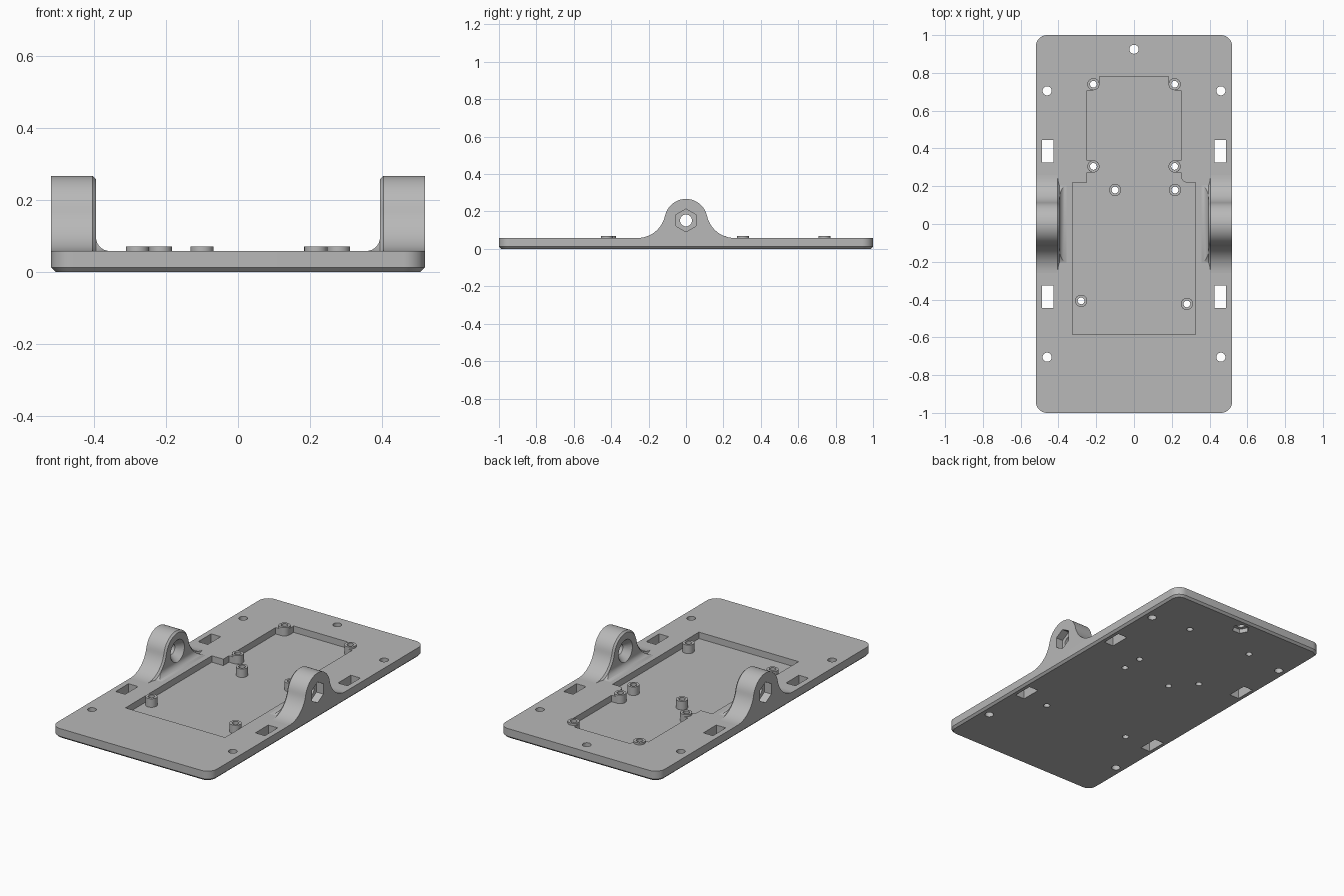
import bpy, bmesh
from math import cos, sin, pi, radians, atan2

if "Cube" in bpy.data.objects:
    bpy.data.objects.remove(bpy.data.objects["Cube"])

grey = bpy.data.materials.new("plain_grey")
grey.use_nodes = True
colour = (0.48, 0.48, 0.48, 1)
grey.diffuse_color = colour
grey.node_tree.nodes["Principled BSDF"].inputs["Base Color"].default_value = colour

TOP, FLOOR = 0.058, 0.02
HALF_X, HALF_Y = 0.52, 1.0
PIVOT_Z = 0.152


def arc(cx, cy, r, a0, a1, n=12):
    """Points on an arc, angles in degrees."""
    angles = [radians(a0 + (a1 - a0) * i / n) for i in range(n + 1)]
    return [(cx + r * cos(a), cy + r * sin(a)) for a in angles]


def circle(cx, cy, r, n=32, start=0):
    return arc(cx, cy, r, start, start + 360, n)[:-1]


def loft(name, rings, closed=False):
    """Skin rings of equal length; cap the ends, or join last to first."""
    bm = bmesh.new()
    loops = [[bm.verts.new(p) for p in ring] for ring in rings]
    n = len(loops[0])
    pairs = list(zip(loops, loops[1:]))
    if closed:
        pairs.append((loops[-1], loops[0]))
    else:
        bm.faces.new(loops[0])
        bm.faces.new(loops[-1])
    for a, b in pairs:
        for i in range(n):
            j = (i + 1) % n
            bm.faces.new((a[i], a[j], b[j], b[i]))
    bmesh.ops.recalc_face_normals(bm, faces=bm.faces)
    mesh = bpy.data.meshes.new(name)
    bm.to_mesh(mesh)
    bm.free()
    mesh.materials.append(grey)
    obj = bpy.data.objects.new(name, mesh)
    bpy.context.collection.objects.link(obj)
    return obj


def flat(points, z):
    return [(x, y, z) for x, y in points]


def upright(points, x):
    return [(x, y, z) for y, z in points]


def prism(points, z0, z1):
    return loft("cutter", [flat(points, z0), flat(points, z1)])


def cut(target, cutter):
    """Subtract the cutter from the target and remove it."""
    cutter.hide_render = True
    mod = target.modifiers.new("cut", "BOOLEAN")
    mod.operation, mod.solver, mod.object = "DIFFERENCE", "EXACT", cutter
    bpy.context.view_layer.objects.active = target
    bpy.ops.object.modifier_apply(modifier=mod.name)
    bpy.data.objects.remove(cutter)


def rounded_rect(hx, hy, r):
    pts = []
    for sx, sy, a in ((1, 1, 0), (-1, 1, 90), (-1, -1, 180), (1, -1, 270)):
        pts += arc(sx * (hx - r), sy * (hy - r), r, a, a + 90, 10)
    return pts


# Base plate with a chamfered underside
bevel = 0.012
outer = rounded_rect(HALF_X, HALF_Y, 0.06)
inner = rounded_rect(HALF_X - bevel, HALF_Y - bevel, 0.06 - bevel)
plate = loft("base_plate", [flat(inner, 0), flat(outer, bevel), flat(outer, TOP)])

# Stepped recess, wrapping around the corner and side bosses
boss_r, boss_hole = 0.032, 0.018
bx, by_top, by_side = 0.215, 0.74, 0.305
wide, narrow, step = 0.325, 0.25, 0.22
upper = [(-narrow, by_side - boss_r)]
upper += arc(-bx, by_side, boss_r, -90, 90)
upper += [(-narrow, by_side + boss_r), (-narrow, by_top - boss_r)]
upper += arc(-bx, by_top, boss_r, -90, 0, 8)
upper += [(-bx + boss_r, 0.78)]
recess = [(-wide, -0.585), (-wide, step), (-narrow, step)] + upper
recess += [(-x, y) for x, y in reversed(upper)]
recess += arc(narrow + 0.03, step + 0.03, 0.03, 180, 270, 6)
recess += [(wide, step), (wide, -0.585)]
cut(plate, prism(recess, FLOOR, 0.2))

# Screw holes and strap slots
for sx in (-1, 1):
    for sy in (-1, 1):
        cut(plate, prism(circle(sx * 0.46, sy * 0.705, 0.024), -0.1, 0.2))
        slot = [(sx * x, sy * y) for x, y in
                ((0.425, 0.325), (0.487, 0.325), (0.487, 0.445), (0.425, 0.445))]
        cut(plate, prism(slot, -0.1, 0.2))

# End hole with a nut pocket underneath
cut(plate, prism(circle(0, 0.925, 0.024), -0.1, 0.2))
cut(plate, prism(circle(0, 0.925, 0.048, 6), -0.1, 0.025))

# Hollow standoff bosses, open through the floor
bosses = [(-bx, by_top), (bx, by_top), (-bx, by_side), (bx, by_side),
          (-0.1, 0.18), (0.217, 0.18), (-0.28, -0.407), (0.28, -0.423)]
parts = [plate]
for i, (x, y) in enumerate(bosses):
    cut(plate, prism(circle(x, y, boss_hole), -0.1, 0.2))
    big, small = circle(x, y, boss_r), circle(x, y, boss_hole)
    parts.append(loft(f"standoff_{i + 1}", [
        flat(big, FLOOR), flat(big, 0.07), flat(small, 0.07), flat(small, FLOOR)],
        closed=True))


def ear_profile(inset):
    """Round lug that sweeps down to the plate on both sides."""
    r, big, yc = 0.115 - inset, 0.151 + inset, 0.26
    zc = TOP + 0.151
    tangent = 180 / pi * atan2(zc - PIVOT_Z, yc)
    pts = [(yc, 0.035)] + arc(yc, zc, big, 270, 180 + tangent, 16)
    pts += arc(0, PIVOT_Z, r, tangent, 180 - tangent, 28)[1:-1]
    pts += arc(-yc, zc, big, -tangent, -90, 16) + [(-yc, 0.035)]
    return pts


# Pivot ears with softened inner edge, base fillet, bore and nut pocket
for side, s in (("left", 1), ("right", -1)):
    full, trim = ear_profile(0), ear_profile(0.01)
    ear = loft(f"{side}_pivot_ear", [
        upright(trim, s * 0.35), upright(trim, s * 0.395),
        upright(full, s * 0.405), upright(full, s * HALF_X)])
    fillet = [(0.2, 0.5), (0.2, TOP)]
    fillet += arc(0.357, TOP + 0.038, 0.038, 270, 360) + [(0.395, 0.5)]
    cut(ear, loft("cutter", [[(s * x, y, z) for x, z in fillet] for y in (-0.5, 0.5)]))
    bore = circle(0, PIVOT_Z, 0.032)
    cut(ear, loft("cutter", [upright(bore, s * 0.3), upright(bore, s * 0.6)]))
    nut = circle(0, PIVOT_Z, 0.061, 6, 90)
    cut(ear, loft("cutter", [upright(nut, s * 0.475), upright(nut, s * 0.6)]))
    sink = [upright(circle(0, PIVOT_Z, r), s * x) for r, x in ((0.073, 0.385), (0.03, 0.437))]
    cut(ear, loft("cutter", sink))
    parts.append(ear)

# Smooth round walls, crisp edges
bpy.ops.object.select_all(action="DESELECT")
for obj in parts:
    obj.select_set(True)
bpy.context.view_layer.objects.active = plate
bpy.ops.object.shade_smooth_by_angle(angle=radians(30))
